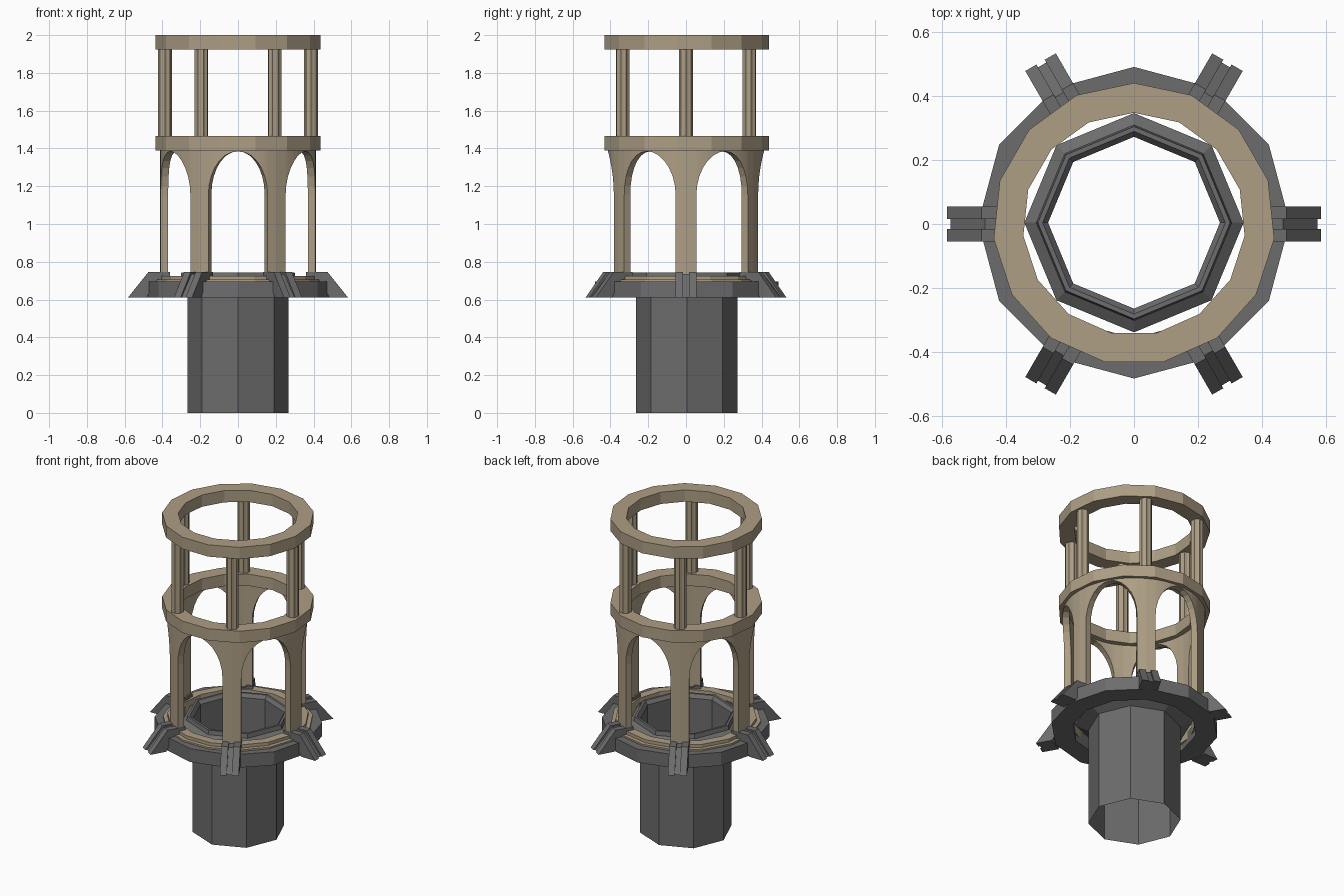
import bpy, bmesh
from math import sin, cos, pi, radians
from mathutils import Matrix

cube = bpy.data.objects.get("Cube")
if cube:
    bpy.data.objects.remove(cube, do_unlink=True)


def material(name, color):
    m = bpy.data.materials.new(name)
    m.use_nodes = True
    m.diffuse_color = color
    m.node_tree.nodes["Principled BSDF"].inputs["Base Color"].default_value = color
    return m


STONE = material("tan stone", (0.42, 0.345, 0.235, 1))
METAL = material("dark grey", (0.152, 0.152, 0.152, 1))


def finish(name, bm, mat, fix_normals=True):
    bmesh.ops.remove_doubles(bm, verts=bm.verts, dist=1e-5)
    if fix_normals:
        bmesh.ops.recalc_face_normals(bm, faces=bm.faces)
    mesh = bpy.data.meshes.new(name)
    bm.to_mesh(mesh)
    bm.free()
    mesh.materials.append(mat)
    ob = bpy.data.objects.new(name, mesh)
    bpy.context.collection.objects.link(ob)
    return ob


def lathe(name, profile, sides, mat, closed=True, shift=0.0):
    """Spin an (r, z) profile into a faceted ring with a corner on +y."""
    bm = bmesh.new()
    rows = []
    for i in range(sides):
        a = pi / 2 + 2 * pi * i / sides
        rows.append([bm.verts.new((r * cos(a), r * sin(a) + shift, z)) for r, z in profile])
    count = len(profile)
    for i in range(sides):
        p, q = rows[i], rows[(i + 1) % sides]
        for j in range(count if closed else count - 1):
            k = (j + 1) % count
            bm.faces.new((p[j], q[j], q[k], p[k]))
    return finish(name, bm, mat)


def band(r0, r1, z0, z1):
    return [(r1, z0), (r1, z1), (r0, z1), (r0, z0)]


def prism(bm, outline, matrix, axis, depth):
    """Extrude a flat outline along an axis, then place it."""
    verts = [bm.verts.new(matrix @ p) for p in outline]
    face = bm.faces.new(verts)
    new = bmesh.ops.extrude_face_region(bm, geom=[face])["geom"]
    move = matrix.to_3x3() @ (axis * depth)
    bmesh.ops.translate(bm, vec=move, verts=[g for g in new if isinstance(g, bmesh.types.BMVert)])


from mathutils import Vector
X, Y, Z = Vector((1, 0, 0)), Vector((0, 1, 0)), Vector((0, 0, 1))

# Octagonal shaft, open at both ends, and its bevelled rim
lathe("shaft", [(0.268, 0), (0.268, 0.72)], 8, METAL, closed=False, shift=0.004)
lathe("shaft_rim", [(0.268, 0.62), (0.342, 0.66), (0.342, 0.69), (0.305, 0.715),
                    (0.30, 0.742), (0.285, 0.742), (0.268, 0.72)], 8, METAL, shift=0.004)

# Collar and stone rings
lathe("collar", band(0.36, 0.486, 0.61, 0.695), 12, METAL, shift=0.004)
lathe("stone_base", [(0.435, 0.65), (0.435, 0.705), (0.41, 0.705), (0.41, 0.725),
                     (0.355, 0.725), (0.355, 0.65)], 15, STONE)
lathe("middle_ring", band(0.347, 0.44, 1.39, 1.465), 15, STONE)
lathe("top_ring", band(0.347, 0.44, 1.925, 2.0), 15, STONE)

# Arcade: six pillars joined by arches on a curved wall
bm = bmesh.new()
R, FOOT, SPRING, CROWN, TOP = 0.413, 0.72, 1.15, 1.385, 1.395
HALF, STEPS = radians(7.6), 14


def wall(a0, a1, low0, low1, high):
    pts = [(a0, low0), (a1, low1), (a1, high), (a0, high)]
    bm.faces.new([bm.verts.new((R * cos(a), R * sin(a), z)) for a, z in pts])


for i in range(6):
    base = i * pi / 3
    for a in (-HALF, 0):
        wall(base + a, base + a + HALF, FOOT, FOOT, SPRING)
        wall(base + a, base + a + HALF, SPRING, SPRING, TOP)
    mid, span = base + pi / 6, pi / 6 - HALF
    arc = [(mid - span * cos(pi * s / STEPS),
            SPRING + (CROWN - SPRING) * sin(pi * s / STEPS)) for s in range(STEPS + 1)]
    for (a0, z0), (a1, z1) in zip(arc, arc[1:]):
        wall(a0, a1, z0, z1, TOP)
arcade = finish("arcade", bm, STONE, fix_normals=False)
solid = arcade.modifiers.new("Thickness", "SOLIDIFY")
solid.thickness = 0.04
solid.offset = -1

# Fluted upper columns and sloping brackets, one above each pillar
columns, brackets = bmesh.new(), bmesh.new()
for i in range(6):
    turn = Matrix.Rotation(i * pi / 3, 4, "Z")
    flutes = [Vector((0.387 + r * cos(k * pi / 8), r * sin(k * pi / 8), 1.46))
              for k in range(16) for r in [0.037 if k % 2 == 0 else 0.032]]
    prism(columns, flutes, turn, Z, 0.47)
    # two raised rails with a lower strip between them
    for start, width, drop in ((-0.055, 0.04, 0), (-0.015, 0.03, 0.01), (0.015, 0.04, 0)):
        side = [(0.583 - drop, 0.61), (0.475 - drop, 0.745 - drop), (0.36, 0.745 - drop),
                (0.36, 0.70), (0.43, 0.70), (0.485, 0.61)]
        prism(brackets, [Vector((x, start, z)) for x, z in side], turn, Y, width)
finish("upper_columns", columns, STONE)
finish("brackets", brackets, METAL)
